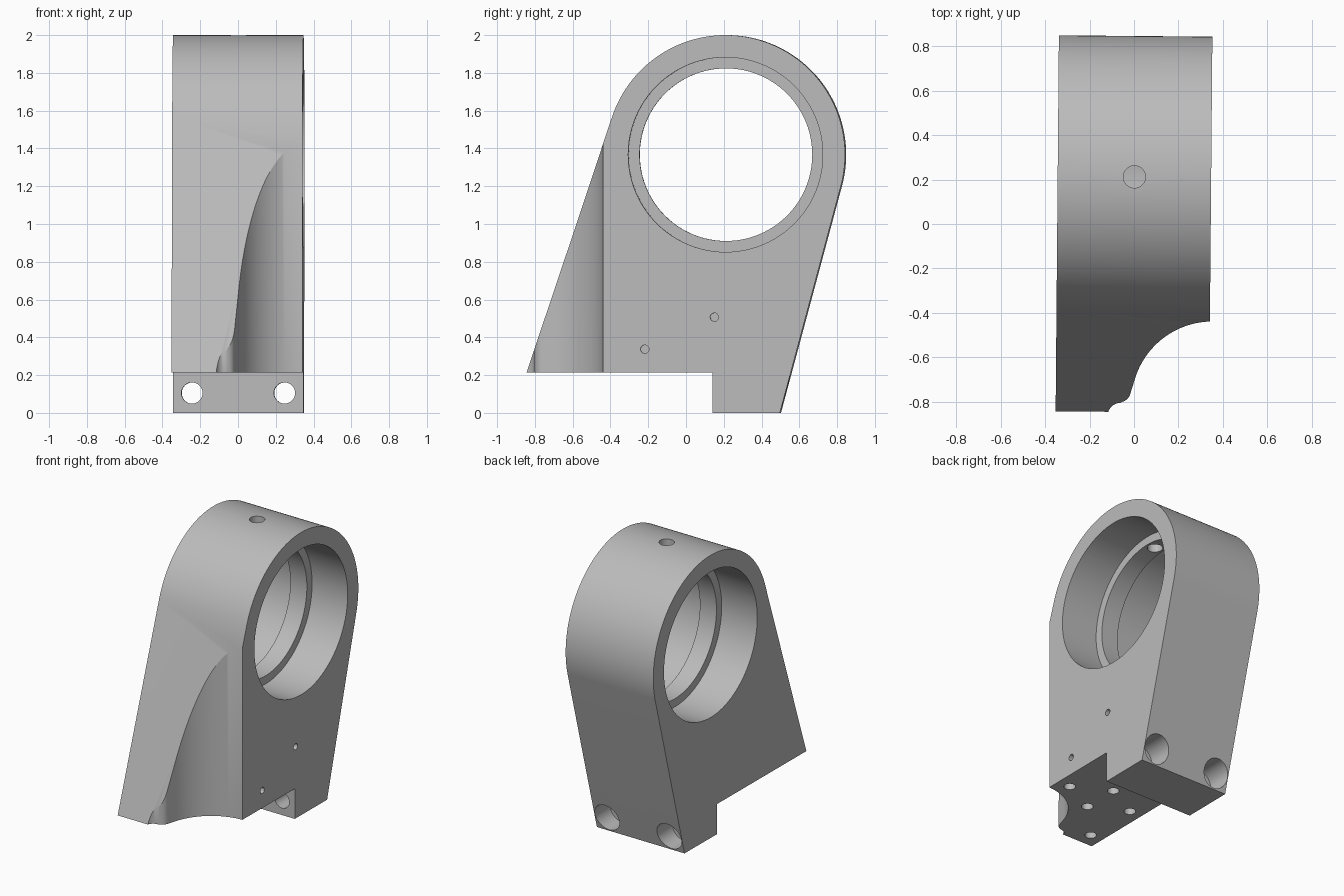
import bpy, bmesh
from math import sin, cos, radians, pi
from mathutils import Matrix

default = bpy.data.objects.get("Cube")
if default:
    bpy.data.objects.remove(default, do_unlink=True)

HALF = 0.345                    # half thickness of the block
CY, CZ, R = 0.212, 1.367, 0.633  # bore axis and outer radius


def prism(name, points, to_3d, offset):
    """Closed solid from a flat outline swept along an offset."""
    bm = bmesh.new()
    face = bm.faces.new([bm.verts.new(to_3d(*p)) for p in points])
    swept = bmesh.ops.extrude_face_region(bm, geom=[face])["geom"]
    verts = [v for v in swept if isinstance(v, bmesh.types.BMVert)]
    bmesh.ops.translate(bm, verts=verts, vec=offset)
    bmesh.ops.recalc_face_normals(bm, faces=bm.faces[:])
    mesh = bpy.data.meshes.new(name)
    bm.to_mesh(mesh)
    bm.free()
    obj = bpy.data.objects.new(name, mesh)
    bpy.context.collection.objects.link(obj)
    return obj


def arc(cx, cy, r, start, end, steps):
    angles = [radians(start + (end - start) * i / steps) for i in range(steps + 1)]
    return [(cx + r * cos(a), cy + r * sin(a)) for a in angles]


def cut(cutter):
    cutter.hide_render = True
    mod = body.modifiers.new("cut", "BOOLEAN")
    mod.operation = "DIFFERENCE"
    mod.solver = "EXACT"
    mod.object = cutter
    bpy.context.view_layer.objects.active = body
    bpy.ops.object.modifier_apply(modifier=mod.name)
    bpy.data.objects.remove(cutter, do_unlink=True)


def drill(axis, centre, radius, length, sides=32):
    rotation = {"x": (0, pi / 2, 0), "y": (pi / 2, 0, 0), "z": (0, 0, 0)}[axis]
    bpy.ops.mesh.primitive_cylinder_add(vertices=sides, radius=radius, depth=length,
                                        location=centre, rotation=rotation)
    bpy.context.view_layer.update()
    cut(bpy.context.object)


# Body: rounded head, sloping sides and stepped foot
outline = [(-0.845, 0.213), (0.143, 0.213), (0.143, 0), (0.5, 0)]
outline += arc(CY, CZ, R, -14.9, 161.2, 72)
body = prism("bearing_bracket", outline, lambda y, z: (-HALF, y, z), (2 * HALF, 0, 0))

# Scooped front corner with a small step at its outer end
scoop = arc(-0.055, -0.86, 0.055, 180, 90, 8)
scoop += arc(-0.06, -0.75, 0.052, -75, -10, 6)
scoop += arc(0.36, -0.80, 0.365, 165, 92, 28)
scoop += [(0.5, -0.435), (0.5, -1.0), (-0.11, -1.0)]
cut(prism("scoop_cutter", scoop, lambda x, y: (x, y, 0.1), (0, 0, 1.6)))

# Bore with a raised ring in the middle
drill("x", (0, CY, CZ), 0.457, 2, 96)
for side in (-1, 1):
    drill("x", (side * (0.065 + 0.5), CY, CZ), 0.515, 1, 96)

# Oil hole in the crown
drill("z", (0, CY, 1.95), 0.05, 0.4)

# Counterbored bolt holes through the foot
for side in (-1, 1):
    drill("y", (side * 0.245, 0.35, 0.105), 0.056, 1)
    drill("y", (side * 0.245, 0.64, 0.105), 0.096, 0.56, 40)

# Blind holes in the underside
for x, y in ((0.25, -0.345), (0, -0.21), (0, -0.47), (-0.25, -0.345), (-0.25, -0.74)):
    drill("z", (x, y, 0.26), 0.038, 0.3, 24)

# Pin holes in the left side face
for y, z in ((-0.215, 0.337), (0.153, 0.507)):
    drill("x", (HALF, y, z), 0.022, 0.5, 20)

# Slight turn of the whole part about the upright axis
body.data.transform(Matrix.Rotation(radians(-0.5), 4, "Z"))

# Plain grey finish
grey = bpy.data.materials.new("light_grey")
grey.use_nodes = True
colour = (0.5, 0.5, 0.5, 1)
grey.diffuse_color = colour
grey.node_tree.nodes["Principled BSDF"].inputs["Base Color"].default_value = colour
body.data.materials.clear()
body.data.materials.append(grey)
for face in body.data.polygons:
    face.material_index = 0

bpy.ops.object.select_all(action="DESELECT")
body.select_set(True)
bpy.context.view_layer.objects.active = body
bpy.ops.object.shade_smooth_by_angle(angle=radians(25))
